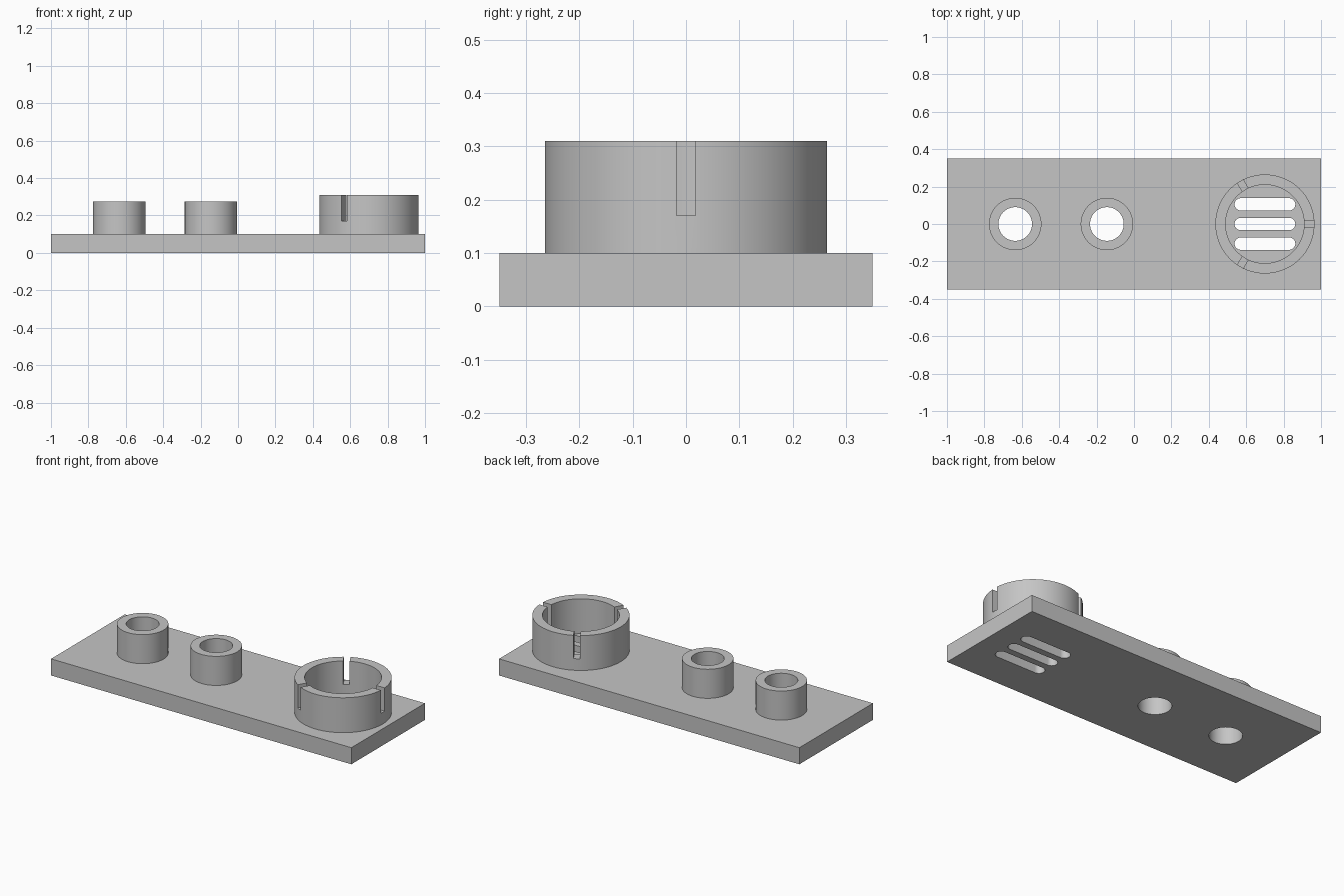
import bpy
import bmesh
import math
from mathutils import Matrix, Vector

cube = bpy.data.objects.get("Cube")
if cube:
    bpy.data.objects.remove(cube, do_unlink=True)

# One plain grey for the whole part
grey = bpy.data.materials.new("light_grey")
grey.use_nodes = True
colour = (0.56, 0.56, 0.56, 1)
grey.diffuse_color = colour
grey.node_tree.nodes["Principled BSDF"].inputs["Base Color"].default_value = colour


def arc(cx, cy, r, start, end, steps):
    """Points along an arc, angles in degrees."""
    angles = [math.radians(start + (end - start) * i / steps) for i in range(steps + 1)]
    return [(cx + r * math.cos(a), cy + r * math.sin(a)) for a in angles]


def circle(cx, cy, r, sides=72):
    return arc(cx, cy, r, 0, 360, sides)[:-1]


def rectangle(x0, x1, y0, y1):
    return [(x0, y0), (x1, y0), (x1, y1), (x0, y1)]


def stadium(cx, cy, length, width):
    r = width / 2
    half = length / 2 - r
    return arc(cx + half, cy, r, -90, 90, 16) + arc(cx - half, cy, r, 90, 270, 16)


def prisms(name, outlines, z0, z1):
    """Object made of closed outlines extruded from z0 to z1."""
    bm = bmesh.new()
    for outline in outlines:
        base = bm.faces.new([bm.verts.new((x, y, z0)) for x, y in outline])
        top = bmesh.ops.extrude_face_region(bm, geom=[base], use_keep_orig=True)["geom"]
        verts = [v for v in top if isinstance(v, bmesh.types.BMVert)]
        bmesh.ops.translate(bm, verts=verts, vec=(0, 0, z1 - z0))
    bmesh.ops.recalc_face_normals(bm, faces=bm.faces)
    mesh = bpy.data.meshes.new(name)
    bm.to_mesh(mesh)
    bm.free()
    mesh.materials.append(grey)
    obj = bpy.data.objects.new(name, mesh)
    bpy.context.collection.objects.link(obj)
    return obj


def activate(obj):
    bpy.ops.object.select_all(action="DESELECT")
    obj.select_set(True)
    bpy.context.view_layer.objects.active = obj


def cut(obj, outlines, z0, z1):
    """Subtract extruded outlines from an object."""
    cutter = prisms("cutter", outlines, z0, z1)
    cutter.hide_render = True
    mod = obj.modifiers.new("cut", "BOOLEAN")
    mod.operation = "DIFFERENCE"
    mod.solver = "EXACT"
    mod.object = cutter
    activate(obj)
    bpy.ops.object.modifier_apply(modifier=mod.name)
    bpy.data.objects.remove(cutter, do_unlink=True)


def smooth(obj):
    activate(obj)
    bpy.ops.object.shade_smooth_by_angle(angle=math.radians(30))


PLATE_TOP = 0.1
POSTS = {"right_post": -0.635, "middle_post": -0.145}
CUP_X = 0.70

# Base plate with two bores and three vent slots
plate = prisms("base_plate", [rectangle(-1, 1, -0.35, 0.35)], 0, PLATE_TOP)
bores = [circle(x, 0, 0.09) for x in POSTS.values()]
vents = [stadium(CUP_X, y, 0.325, 0.066) for y in (-0.105, 0, 0.105)]
cut(plate, bores + vents, -0.1, 0.2)
smooth(plate)

# Hollow posts above the bores
for name, x in POSTS.items():
    post = prisms(name, [circle(x, 0, 0.14)], PLATE_TOP, 0.275)
    cut(post, [circle(x, 0, 0.09)], 0, 0.4)
    smooth(post)

# Large ring with three radial notches
ring = prisms("notched_ring", [circle(CUP_X, 0, 0.265)], PLATE_TOP, 0.31)
cut(ring, [circle(CUP_X, 0, 0.21)], 0, 0.4)
notches = []
for angle in (0, 120, 240):
    turn = Matrix.Rotation(math.radians(angle), 2)
    corners = [turn @ Vector(p) for p in rectangle(0.18, 0.3, -0.018, 0.018)]
    notches.append([(p.x + CUP_X, p.y) for p in corners])
cut(ring, notches, 0.17, 0.4)
smooth(ring)
